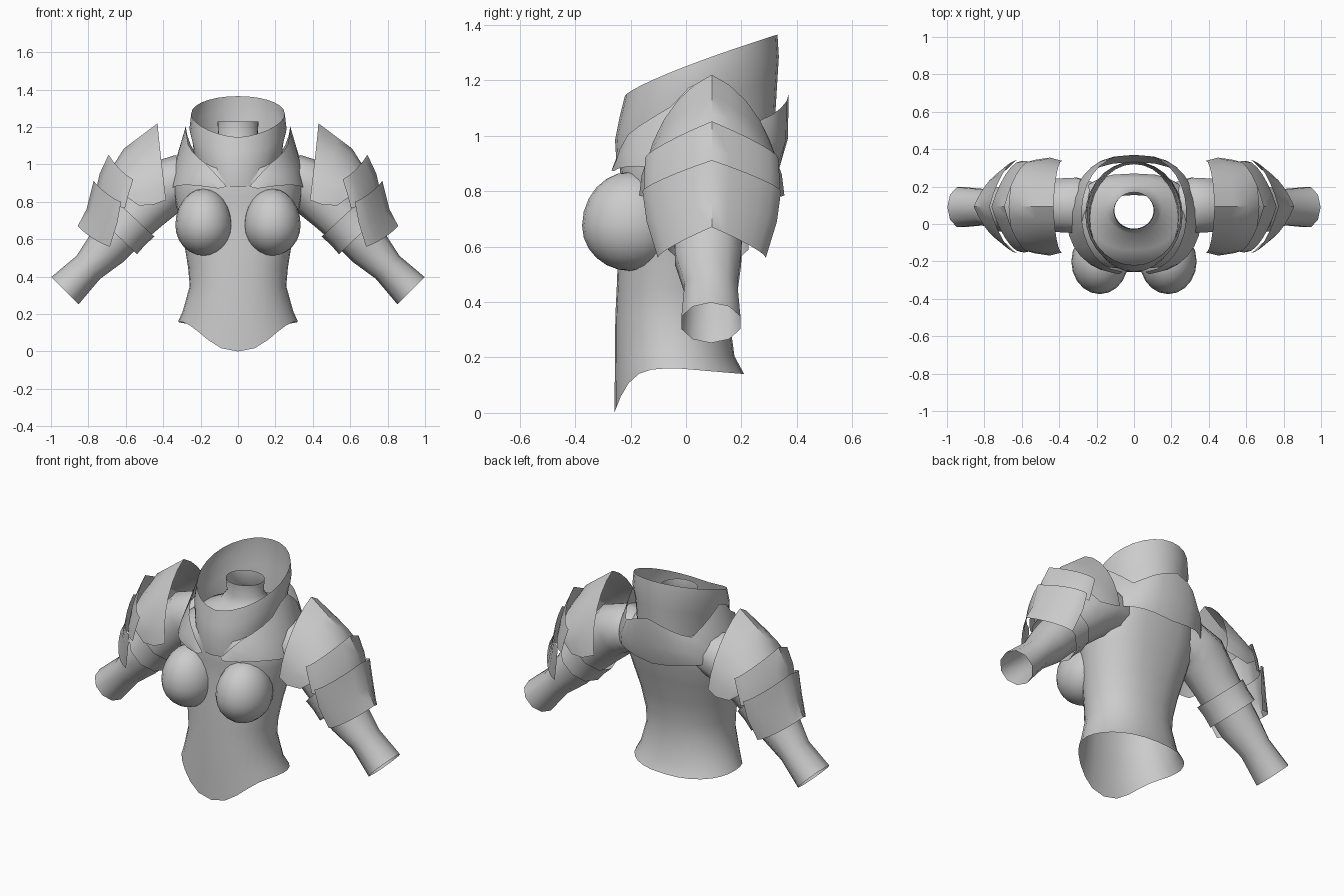
import bpy, bmesh, math
from mathutils import Vector

if "Cube" in bpy.data.objects:
    bpy.data.objects.remove(bpy.data.objects["Cube"])

steel = bpy.data.materials.new("grey_steel")
steel.diffuse_color = (0.6, 0.6, 0.6, 1)
steel.use_nodes = True
steel.node_tree.nodes["Principled BSDF"].inputs["Base Color"].default_value = steel.diffuse_color


def finish(ob, angle):
    ob.data.materials.append(steel)
    bpy.ops.object.select_all(action='DESELECT')
    ob.select_set(True)
    bpy.context.view_layer.objects.active = ob
    bpy.ops.object.shade_smooth_by_angle(angle=math.radians(angle))


def loft(name, rows, closed=True, angle=40):
    """Skin rows of points with quads, facing outward."""
    bm = bmesh.new()
    grid = [[bm.verts.new(p) for p in row] for row in rows]
    n = len(rows[0])
    for a, b in zip(grid, grid[1:]):
        for i in range(n if closed else n - 1):
            j = (i + 1) % n
            bm.faces.new((a[i], a[j], b[j], b[i]))
    bmesh.ops.recalc_face_normals(bm, faces=bm.faces)
    centre = sum((v.co for v in bm.verts), Vector()) / len(bm.verts)
    if sum((f.calc_center_median() - centre).dot(f.normal) * f.calc_area() for f in bm.faces) < 0:
        bmesh.ops.reverse_faces(bm, faces=bm.faces)
    me = bpy.data.meshes.new(name)
    bm.to_mesh(me)
    bm.free()
    ob = bpy.data.objects.new(name, me)
    bpy.context.collection.objects.link(ob)
    finish(ob, angle)


def ring(hx, front, back, z, n=28, power=1.0, gap=None):
    """Oval ring; z is a number or a rule taking (angle, y); gap leaves the front open."""
    pts = []
    for i in range(n if gap is None else n + 1):
        a = 2 * math.pi * i / n
        if gap is not None:
            a = -math.pi / 2 + gap + (2 * math.pi - 2 * gap) * i / n
        c = math.cos(a)
        y = (front + back) / 2 + (back - front) / 2 * math.sin(a)
        pts.append((hx * math.copysign(abs(c) ** power, c), y, z(a, y) if callable(z) else z))
    return pts


# Torso: hem dips to a point at the front, neck is open
hem = lambda a, y: 0.16 - 0.16 * max(0, -math.sin(a)) ** 4.5 - 0.02 * max(0, math.sin(a))
hem2 = lambda a, y: hem(a, y) * 0.6 + 0.12
torso = [ring(0.32, -0.258, 0.21, hem, power=0.85), ring(0.295, -0.257, 0.175, hem2, power=0.85)]
for hx, f, b, z, p in [(0.258, -0.255, 0.155, 0.35, 0.85), (0.267, -0.25, 0.155, 0.45, 0.85),
                       (0.288, -0.245, 0.18, 0.58, 0.8), (0.318, -0.235, 0.22, 0.72, 0.75),
                       (0.34, -0.235, 0.25, 0.83, 0.7), (0.345, -0.24, 0.265, 0.91, 0.7),
                       (0.325, -0.225, 0.27, 0.98, 0.7), (0.24, -0.14, 0.25, 1.045, 0.8),
                       (0.15, -0.05, 0.21, 1.09, 1), (0.105, -0.025, 0.17, 1.15, 1),
                       (0.11, -0.03, 0.17, 1.23, 1)]:
    torso.append(ring(hx, f, b, z, power=p))
loft("torso", torso, angle=60)

# Tall collar, higher at the back, running down to the chest at the front
slope = lambda drop: (lambda a, y: 1.145 + 0.22 * max(0, min(1, (y + 0.22) / 0.55)) ** 0.8 - drop)
loft("collar", [ring(0.25, -0.22, 0.33, slope(0)), ring(0.26, -0.24, 0.335, slope(0.08)),
                ring(0.24, -0.256, 0.33, slope(0.16)),
                ring(0.23, -0.25, 0.32, lambda a, y: 0.96 + 0.08 * math.sin(a))], angle=50)


# Pointed band over the shoulders, open at the front
def band_top(a, y):
    d = math.pi - abs(a - math.pi / 2)
    keys = [(0.14, 0.88), (0.36, 0.95), (0.55, 1.0), (1.2, 1.1), (1.571, 1.22), (2.3, 1.05), (3.142, 1.15)]
    for (d0, z0), (d1, z1) in zip(keys, keys[1:]):
        if d <= d1:
            return z0 + (z1 - z0) * max(0, (d - d0) / (d1 - d0))
    return 1.15


def band_low(a, y):
    return 0.86 + 0.03 * abs(math.sin(2 * a))


def band_mid(a, y):
    return band_top(a, y) * 0.45 + band_low(a, y) * 0.55


loft("neck_band", [ring(0.28, -0.26, 0.37, band_top, power=0.8, gap=0.15),
                   ring(0.335, -0.272, 0.368, band_mid, power=0.75, gap=0.15),
                   ring(0.36, -0.268, 0.33, band_low, power=0.75, gap=0.2)], closed=False, angle=50)


def tube(name, stations, s, n=10):
    """Tube through (x, z, radius, y radius, y centre) stations."""
    rows = []
    for k, (x, z, r, ry, yc) in enumerate(stations):
        p, q = stations[max(k - 1, 0)], stations[min(k + 1, len(stations) - 1)]
        t = Vector((q[0] - p[0], q[1] - p[1])).normalized()
        u = Vector((-t.y, t.x))
        rows.append([(s * (x + u.x * r * math.cos(a)), yc + ry * math.sin(a), z + u.y * r * math.cos(a))
                     for a in (2 * math.pi * i / n for i in range(n))])
    loft(name, rows, angle=60)


def plate(name, rows, s, roof):
    """Curved plate from (ridge x, z, edge x, z, half width); roof bends it to a chevron."""
    n = 12
    out = []
    for rx, rz, ex, ez, w in rows:
        row = []
        for i in range(n + 1):
            a = math.pi * (i / n - 0.5)
            c, flat = math.cos(a), 1 - abs(math.sin(a))
            kz = c * (1 - roof) + flat * roof
            kx = c * (1 - roof * 0.6) + flat * roof * 0.6
            row.append((s * (ex + (rx - ex) * kx), 0.093 + w * math.sin(a), ez + (rz - ez) * kz))
        out.append(row)
    loft(name, out, closed=False, angle=45)


for side, s in (("left", 1), ("right", -1)):
    # Bust
    bpy.ops.mesh.primitive_uv_sphere_add(segments=20, ring_count=12, radius=1)
    bust = bpy.context.object
    bust.name = side + "_bust"
    for v in bust.data.vertices:
        x, y, z = v.co
        v.co = (s * 0.183 + 0.152 * x, -0.2 + 0.175 * y, 0.675 + z * (0.195 if z > 0 else 0.163))
    finish(bust, 60)

    # Arm with open wrist
    tube(side + "_arm", [(0.22, 0.91, 0.12, 0.13, 0.10), (0.31, 0.91, 0.142, 0.155, 0.10),
                         (0.40, 0.875, 0.155, 0.15, 0.10), (0.50, 0.775, 0.14, 0.135, 0.09),
                         (0.60, 0.67, 0.125, 0.13, 0.08), (0.70, 0.555, 0.115, 0.125, 0.08),
                         (0.80, 0.45, 0.088, 0.10, 0.09), (0.925, 0.325, 0.103, 0.112, 0.09)], s)
    # Cuff round the elbow
    tube(side + "_cuff", [(0.555, 0.715, 0.148, 0.155, 0.08), (0.60, 0.667, 0.142, 0.15, 0.08),
                          (0.645, 0.62, 0.145, 0.153, 0.08)], s)
    # Shoulder dome and overlapping plates
    plate(side + "_shoulder_dome", [(0.43, 1.22, 0.385, 0.81, 0.245), (0.53, 1.145, 0.45, 0.785, 0.262),
                                    (0.61, 1.085, 0.53, 0.78, 0.25), (0.67, 0.99, 0.60, 0.83, 0.23)], s, 0.25)
    plate(side + "_upper_plate", [(0.692, 1.052, 0.56, 0.92, 0.24), (0.74, 0.95, 0.585, 0.84, 0.245),
                                  (0.762, 0.85, 0.605, 0.765, 0.243)], s, 0.75)
    plate(side + "_lower_plate", [(0.772, 0.912, 0.625, 0.80, 0.25), (0.81, 0.76, 0.645, 0.69, 0.235),
                                  (0.857, 0.67, 0.685, 0.56, 0.195)], s, 0.75)
